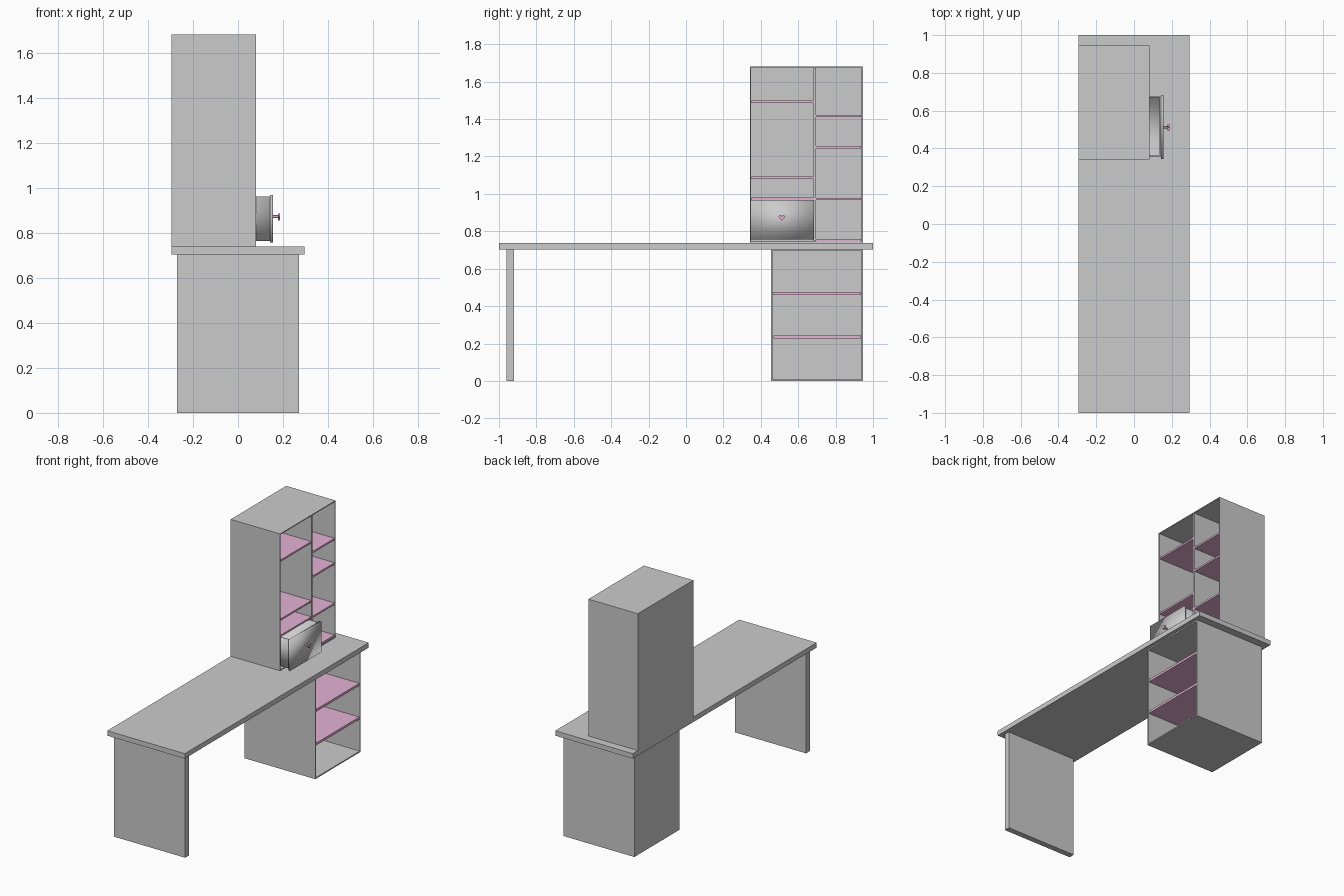
import bpy, bmesh, math
from mathutils import Vector

if "Cube" in bpy.data.objects:
    bpy.data.objects.remove(bpy.data.objects["Cube"])

pink = bpy.data.materials.new("pink")
pink.diffuse_color = (0.78, 0.45, 0.66, 1)
pink.use_nodes = True
pink.node_tree.nodes["Principled BSDF"].inputs["Base Color"].default_value = pink.diffuse_color


def finish(name, bm, mat=None, smooth=False):
    bmesh.ops.recalc_face_normals(bm, faces=bm.faces)
    me = bpy.data.meshes.new(name)
    bm.to_mesh(me)
    bm.free()
    if mat:
        me.materials.append(mat)
    for p in me.polygons:
        p.use_smooth = smooth
    ob = bpy.data.objects.new(name, me)
    bpy.context.collection.objects.link(ob)
    return ob


def box_mesh(x, y, z):
    bm = bmesh.new()
    bmesh.ops.create_cube(bm, size=1)
    for v in bm.verts:
        v.co = Vector([(a + b) / 2 + c * (b - a) for c, (a, b) in zip(v.co, (x, y, z))])
    bm.normal_update()
    return bm


def box(name, x, y, z, mat=None, smooth=False):
    return finish(name, box_mesh(x, y, z), mat, smooth)


def open_box(name, x, y, z, wall, axis, floor, smooth=False):
    """Box hollowed out from the face that looks along +axis."""
    bm = box_mesh(x, y, z)
    face = max(bm.faces, key=lambda f: f.normal[axis])
    bmesh.ops.inset_region(bm, faces=[face], thickness=wall)
    new = bmesh.ops.extrude_face_region(bm, geom=[face])["geom"]
    lo, hi = (x, y, z)[axis]
    move = Vector((0, 0, 0))
    move[axis] = -(hi - lo - floor)
    bmesh.ops.translate(bm, vec=move, verts=[g for g in new if isinstance(g, bmesh.types.BMVert)])
    if face.is_valid:
        bmesh.ops.delete(bm, geom=[face], context='FACES')
    return finish(name, bm, smooth=smooth)


# Desk top and end panel
box("desk_top", (-0.295, 0.295), (-1, 1), (0.704, 0.738))
box("end_panel", (-0.27, 0.27), (-0.96, -0.92), (0, 0.704))

# Lower cabinet with two shelves
open_box("lower_cabinet", (-0.27, 0.27), (0.455, 0.947), (0, 0.704), 0.012, 0, 0.012)
for i, z in enumerate((0.236, 0.468)):
    box(f"lower_shelf_{i}", (-0.258, 0.269), (0.467, 0.935), (z - 0.008, z + 0.008), pink)

# Upper cabinet, divider and shelves
open_box("upper_cabinet", (-0.295, 0.081), (0.342, 0.945), (0.738, 1.68), 0.009, 0, 0.01)
box("divider", (-0.285, 0.081), (0.682, 0.695), (0.747, 1.671))
columns = {"left": ((0.351, 0.682), (0.974, 1.086, 1.492)),
           "right": ((0.695, 0.936), (0.752, 0.972, 1.249, 1.417))}
for side, (y, levels) in columns.items():
    for i, z in enumerate(levels):
        box(f"{side}_shelf_{i}", (-0.285, 0.08), y, (z - 0.006, z + 0.006), pink)

# Pulled-out drawer
open_box("drawer_box", (-0.21, 0.142), (0.357, 0.676), (0.763, 0.961), 0.01, 2, 0.014, True)
box("drawer_front", (0.142, 0.155), (0.345, 0.684), (0.756, 0.967), None, True)

# Heart-shaped knob on a round stem
bpy.ops.mesh.primitive_cylinder_add(vertices=16, radius=0.006, depth=0.026,
                                    location=(0.167, 0.512, 0.872), rotation=(0, math.pi / 2, 0))
stem = bpy.context.object
stem.name = "knob_stem"
stem.data.materials.append(pink)
bpy.ops.object.shade_smooth_by_angle()

bm = bmesh.new()
ring = []
for i in range(32):
    t = 2 * math.pi * i / 32
    y = 16 * math.sin(t) ** 3
    z = 13 * math.cos(t) - 5 * math.cos(2 * t) - 2 * math.cos(3 * t) - math.cos(4 * t)
    ring.append(bm.verts.new((0.178, 0.512 + y * 0.00105, 0.874 + z * 0.00108)))
heart = bm.faces.new(ring)
new = bmesh.ops.extrude_face_region(bm, geom=[heart])["geom"]
bmesh.ops.translate(bm, vec=(0.009, 0, 0), verts=[g for g in new if isinstance(g, bmesh.types.BMVert)])
finish("heart_knob", bm, pink)
